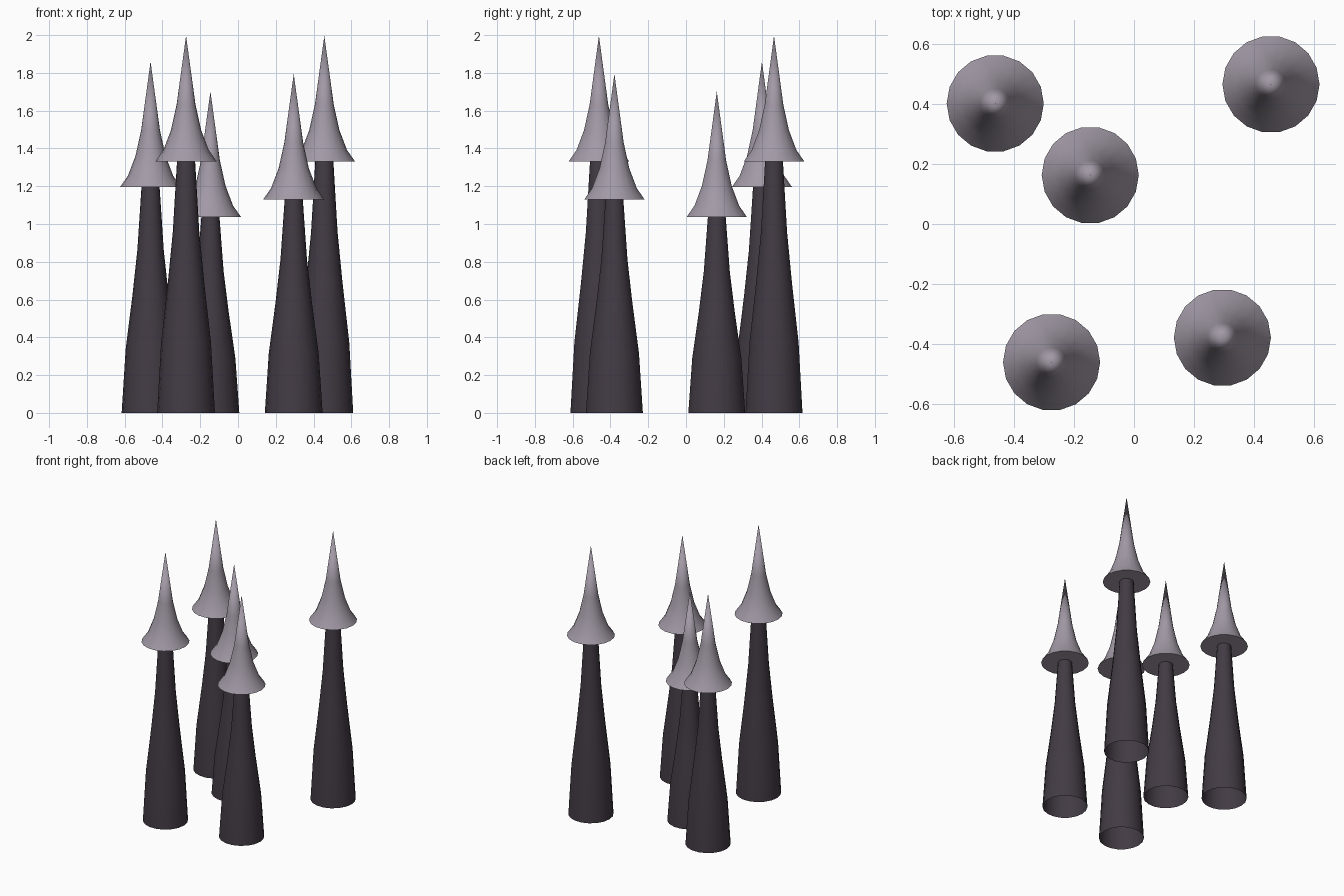
import bpy, bmesh, math

if "Cube" in bpy.data.objects:
    bpy.data.objects.remove(bpy.data.objects["Cube"])

SIDES = 18


def material(name, colour):
    m = bpy.data.materials.new(name)
    m.diffuse_color = (*colour, 1)
    m.use_nodes = True
    m.node_tree.nodes["Principled BSDF"].inputs["Base Color"].default_value = m.diffuse_color
    return m


CAP = material("pale mauve grey", (0.36, 0.32, 0.38))
STEM = material("dark plum grey", (0.055, 0.043, 0.058))


def lathe(name, profile, place, mat, close_bottom=False):
    """Turn (radius, height) points about z; radius 0 makes a tip."""
    bm = bmesh.new()
    rings = []
    for r, z in profile:
        n = SIDES if r > 0 else 1
        rings.append([bm.verts.new((r * math.cos(2 * math.pi * i / SIDES),
                                    r * math.sin(2 * math.pi * i / SIDES), z))
                      for i in range(n)])
    for low, high in zip(rings, rings[1:]):
        for i in range(SIDES):
            j = (i + 1) % SIDES
            if len(high) == 1:
                bm.faces.new((low[i], low[j], high[0]))
            else:
                bm.faces.new((low[i], low[j], high[j], high[i]))
    if close_bottom:
        bm.faces.new(rings[0][::-1])
    mesh = bpy.data.meshes.new(name)
    bm.to_mesh(mesh)
    bm.free()
    mesh.materials.append(mat)
    ob = bpy.data.objects.new(name, mesh)
    ob.location = place
    bpy.context.collection.objects.link(ob)
    bpy.ops.object.select_all(action='DESELECT')
    ob.select_set(True)
    bpy.context.view_layer.objects.active = ob
    bpy.ops.object.shade_smooth_by_angle(angle=math.radians(50))


# Stem radius against fraction of stem height; cap radius against height
STEM_PROFILE = [(0.153, 0), (0.132, 0.28), (0.096, 0.52), (0.07, 0.72), (0.048, 1)]
CAP_PROFILE = [(0.162, 0), (0.12, 0.06), (0.08, 0.165), (0.05, 0.30), (0, 0.665)]

# Mushrooms: x, y, height of the cap's rim
MUSHROOMS = [(-0.463, 0.402, 1.195), (-0.146, 0.163, 1.037), (0.457, 0.466, 1.332),
             (-0.275, -0.461, 1.332), (0.295, -0.379, 1.13)]

for k, (x, y, rim) in enumerate(MUSHROOMS, 1):
    lathe(f"stem_{k}", [(r, f * rim) for r, f in STEM_PROFILE], (x, y, 0), STEM)
    lathe(f"cap_{k}", CAP_PROFILE, (x, y, rim), CAP, close_bottom=True)
